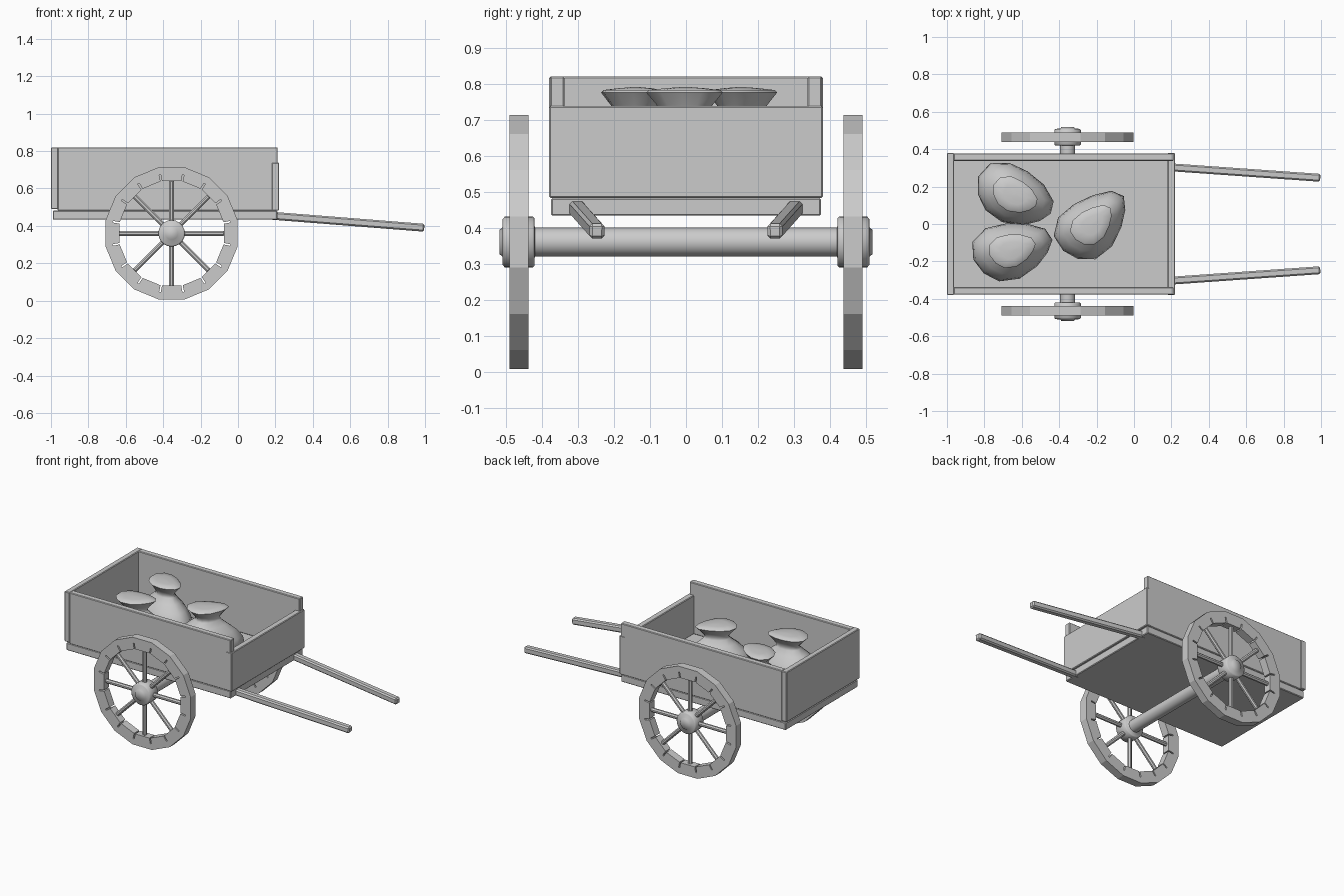
import bpy, bmesh, math
from mathutils import Vector, Matrix

cube = bpy.data.objects.get("Cube")
if cube:
    bpy.data.objects.remove(cube, do_unlink=True)

mat = bpy.data.materials.new("plain grey")
mat.use_nodes = True
GREY = (0.6, 0.6, 0.6, 1)
mat.diffuse_color = GREY
mat.node_tree.nodes["Principled BSDF"].inputs["Base Color"].default_value = GREY


def finish(name, bm, smooth=None, bevel=0):
    bmesh.ops.recalc_face_normals(bm, faces=bm.faces)
    mesh = bpy.data.meshes.new(name)
    bm.to_mesh(mesh)
    bm.free()
    mesh.materials.append(mat)
    obj = bpy.data.objects.new(name, mesh)
    bpy.context.collection.objects.link(obj)
    if bevel:
        mod = obj.modifiers.new("soft edges", "BEVEL")
        mod.width = bevel
        mod.segments = 1
    if smooth:
        bpy.ops.object.select_all(action="DESELECT")
        obj.select_set(True)
        bpy.context.view_layer.objects.active = obj
        bpy.ops.object.shade_smooth_by_angle(angle=math.radians(smooth))
    return obj


def box(name, lo, hi):
    lo, hi = Vector(lo), Vector(hi)
    bm = bmesh.new()
    bmesh.ops.create_cube(bm, size=1)
    bmesh.ops.scale(bm, vec=hi - lo, verts=bm.verts)
    bmesh.ops.translate(bm, vec=(lo + hi) / 2, verts=bm.verts)
    return finish(name, bm, bevel=0.004)


def beam(name, start, end, width):
    """Square bar between two points."""
    start, end = Vector(start), Vector(end)
    bm = bmesh.new()
    bmesh.ops.create_cube(bm, size=1)
    axis = end - start
    bmesh.ops.scale(bm, vec=(axis.length, width, width), verts=bm.verts)
    side = Vector((0, 0, 1)).cross(axis).normalized()
    up = axis.cross(side).normalized()
    rot = Matrix((axis.normalized(), side, up)).transposed().to_4x4()
    bmesh.ops.transform(bm, matrix=Matrix.Translation((start + end) / 2) @ rot, verts=bm.verts)
    return finish(name, bm, bevel=0.008)


def loft(name, rings, smooth):
    """Skin through equal rings of points, with capped ends."""
    bm = bmesh.new()
    loops = [[bm.verts.new(p) for p in ring] for ring in rings]
    n = len(loops[0])
    for a, b in zip(loops, loops[1:]):
        for i in range(n):
            j = (i + 1) % n
            bm.faces.new((a[i], a[j], b[j], b[i]))
    bm.faces.new(loops[0])
    bm.faces.new(loops[-1])
    return finish(name, bm, smooth)


AXLE_X, AXLE_Z = -0.355, 0.36


def polar(r, angle, y):
    return Vector((AXLE_X + r * math.cos(angle), y, AXLE_Z + r * math.sin(angle)))


def turned(name, profile, sides=20, smooth=40):
    """Lathe about the axle; profile is (y, radius)."""
    return loft(name, [[polar(r, math.tau * i / sides, y) for i in range(sides)]
                       for y, r in profile], smooth)


# Cart body
box("floor", (-0.99, -0.375, 0.433), (0.21, 0.375, 0.482))
box("back_wall", (-1, -0.38, 0.49), (-0.962, 0.38, 0.82))
box("front_wall", (0.18, -0.38, 0.482), (0.22, 0.38, 0.738))
for side, s in (("left", 1), ("right", -1)):
    ys = sorted((s * 0.338, s * 0.378))
    box(side + "_wall", (-0.965, ys[0], 0.482), (0.212, ys[1], 0.82))
    beam(side + "_handle", (0.17, s * 0.305, 0.455), (0.995, s * 0.247, 0.39), 0.042)

# Axle
turned("axle", [(-0.44, 0.04), (0.44, 0.04)])


def wheel_rim(name, y0, y1):
    """Sixteen felloes with a small slot at each inner joint."""
    bm = bmesh.new()
    count, step = 16, math.tau / 16
    for k in range(count):
        a, b = (k - 0.5) * step, (k + 0.5) * step
        outline = [(0.36, a), (0.36, b), (0.322, b), (0.318, b - 0.014), (0.284, b - 0.014),
                   (0.284, a + 0.014), (0.318, a + 0.014), (0.322, a)]
        near = [bm.verts.new(polar(r, t, y0)) for r, t in outline]
        far = [bm.verts.new(polar(r, t, y1)) for r, t in outline]
        bm.faces.new(near)
        bm.faces.new(far)
        for i in range(len(outline)):
            j = (i + 1) % len(outline)
            if i not in (1, 7):
                bm.faces.new((near[i], near[j], far[j], far[i]))
    bmesh.ops.remove_doubles(bm, verts=bm.verts, dist=0.0005)
    return finish(name, bm)


# Wheels
for side, s in (("left", 1), ("right", -1)):
    wheel_rim(side + "_rim", s * 0.438, s * 0.49)
    turned(side + "_hub", [(s * y, r) for y, r in
           ((0.408, 0.036), (0.42, 0.04), (0.421, 0.066), (0.426, 0.071), (0.503, 0.071),
            (0.509, 0.064), (0.51, 0.04), (0.518, 0.034))], smooth=80)
    for k in range(8):
        angle = k * math.tau / 8 + 0.0001
        y = s * 0.464
        beam(f"{side}_spoke_{k + 1}", polar(0.05, angle, y), polar(0.286, angle, y), 0.026)


# Tied sacks: (height, body scale, neck share)
SACK = ((0.482, 0.85), (0.53, 1), (0.58, 0.95), (0.63, 0.76), (0.67, 0.53),
        (0.7, 0.36), (0.715, 0.33), (0.74, 0.42), (0.775, 0.58), (0.782, 0.54),
        (0.787, 0.3), (0.79, 0.08))


def sack(name, x, y, turn):
    rings = []
    for z, scale in SACK:
        ring = []
        for i in range(12):
            t = math.tau * i / 12
            lump = 1 + 0.05 * math.sin(3 * t + turn)
            p = Vector((0.218 * math.cos(t), 0.152 * math.sin(t) * (1 - 0.2 * math.cos(t)), 0))
            p = Matrix.Rotation(turn, 3, "Z") @ (p * scale * lump)
            ring.append(p + Vector((x, y, z)))
        rings.append(ring)
    loft(name, rings, 60)


sack("sack_back_left", -0.635, 0.152, math.radians(-27))
sack("sack_back_right", -0.65, -0.138, math.radians(14))
sack("sack_front", -0.222, -0.002, math.radians(42))
